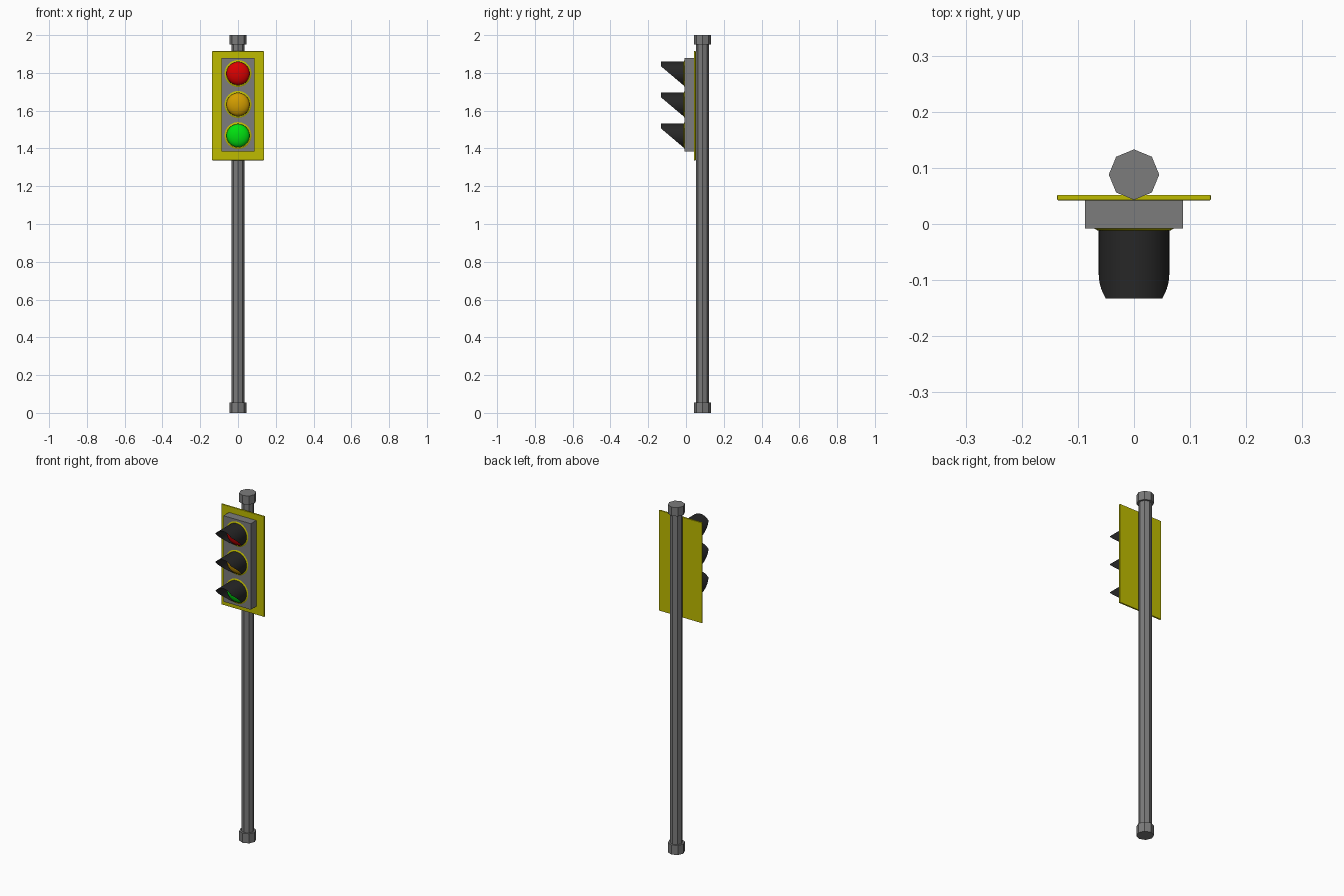
import bpy, bmesh, math

if "Cube" in bpy.data.objects:
    bpy.data.objects.remove(bpy.data.objects["Cube"])

POLE_Y = 0.088
FACE_Y = -0.008          # front face of the housing
R = 0.063                # visor radius
SEG = 48


def material(name, rgb):
    m = bpy.data.materials.new(name)
    m.diffuse_color = (*rgb, 1)
    m.use_nodes = True
    m.node_tree.nodes["Principled BSDF"].inputs["Base Color"].default_value = m.diffuse_color
    return m


grey = material("dark_grey_metal", (0.2, 0.2, 0.2))
yellow = material("yellow_paint", (0.52, 0.50, 0.0))
black = material("black_plastic", (0.02, 0.02, 0.02))
LAMPS = [("red", 1.797, material("red_glass", (0.7, 0.0, 0.0))),
         ("amber", 1.633, material("amber_glass", (0.65, 0.34, 0.0))),
         ("green", 1.468, material("green_glass", (0.0, 0.75, 0.005)))]


def cylinder(name, radius, z0, z1):
    bpy.ops.mesh.primitive_cylinder_add(vertices=8, radius=radius, depth=z1 - z0,
                                        location=(0, POLE_Y, (z0 + z1) / 2))
    bpy.context.object.name = name
    bpy.context.object.data.materials.append(grey)


def box(name, half_w, y0, y1, z0, z1, mat, bevel=0):
    bpy.ops.mesh.primitive_cube_add(size=1, location=(0, (y0 + y1) / 2, (z0 + z1) / 2))
    ob = bpy.context.object
    ob.name = name
    ob.scale = (2 * half_w, y1 - y0, z1 - z0)
    bpy.ops.object.transform_apply(location=False, rotation=False, scale=True)
    ob.data.materials.append(mat)
    if bevel:
        b = ob.modifiers.new("bevel", "BEVEL")
        b.width, b.segments = bevel, 2


def rings(name, z, mat, profile, cap=False):
    """Loft rings about the y axis; profile is (radius, y or function of local z)."""
    bm = bmesh.new()
    loops = []
    for r, y in profile:
        loop = []
        for i in range(SEG):
            a = 2 * math.pi * i / SEG
            lz = r * math.sin(a)
            loop.append(bm.verts.new((r * math.cos(a), y(lz) if callable(y) else y, lz)))
        loops.append(loop)
    for a, b in zip(loops, loops[1:]):
        for i in range(SEG):
            j = (i + 1) % SEG
            bm.faces.new((a[i], a[j], b[j], b[i]))
    if cap:
        bm.faces.new(loops[-1])
    bmesh.ops.recalc_face_normals(bm, faces=bm.faces)
    me = bpy.data.meshes.new(name)
    bm.to_mesh(me)
    bm.free()
    me.materials.append(mat)
    ob = bpy.data.objects.new(name, me)
    ob.location.z = z
    bpy.context.collection.objects.link(ob)
    bpy.ops.object.select_all(action='DESELECT')
    ob.select_set(True)
    bpy.context.view_layer.objects.active = ob
    bpy.ops.object.shade_smooth_by_angle(angle=math.radians(35))


def visor_edge(z):
    # slanted cut from the bottom of the tube, blunt at the top
    kink = R * math.sin(math.radians(37.5))
    t = min(1, (z + R) / (kink + R))
    return -0.013 - t * (0.133 - 0.013)


# Octagonal pole with collars
cylinder("pole", 0.034, 0.02, 1.98)
cylinder("bottom_collar", 0.045, 0, 0.055)
cylinder("top_collar", 0.045, 1.95, 2.0)

# Backplate and housing
box("backplate", 0.137, 0.042, 0.052, 1.337, 1.915, yellow, 0.002)
box("housing", 0.087, FACE_Y, 0.043, 1.385, 1.88, grey)

for colour, z, glass in LAMPS:
    # Chamfered mounting ring
    rings(colour + "_ring", z, yellow,
          [(0.071, FACE_Y + 0.002), (0.071, FACE_Y), (0.064, -0.012), (0.059, -0.012),
           (0.059, FACE_Y + 0.002)])
    # Domed lens
    dome = [(0.061 * math.cos(t * math.pi / 18), -0.009 - 0.03 * math.sin(t * math.pi / 18))
            for t in range(9)]
    rings(colour + "_lens", z, glass, dome, cap=True)
    # Thin visor tube, cut on a slant
    rings(colour + "_visor", z, black,
          [(R, FACE_Y), (R, visor_edge), (R - 0.001, visor_edge), (R - 0.001, FACE_Y)])
